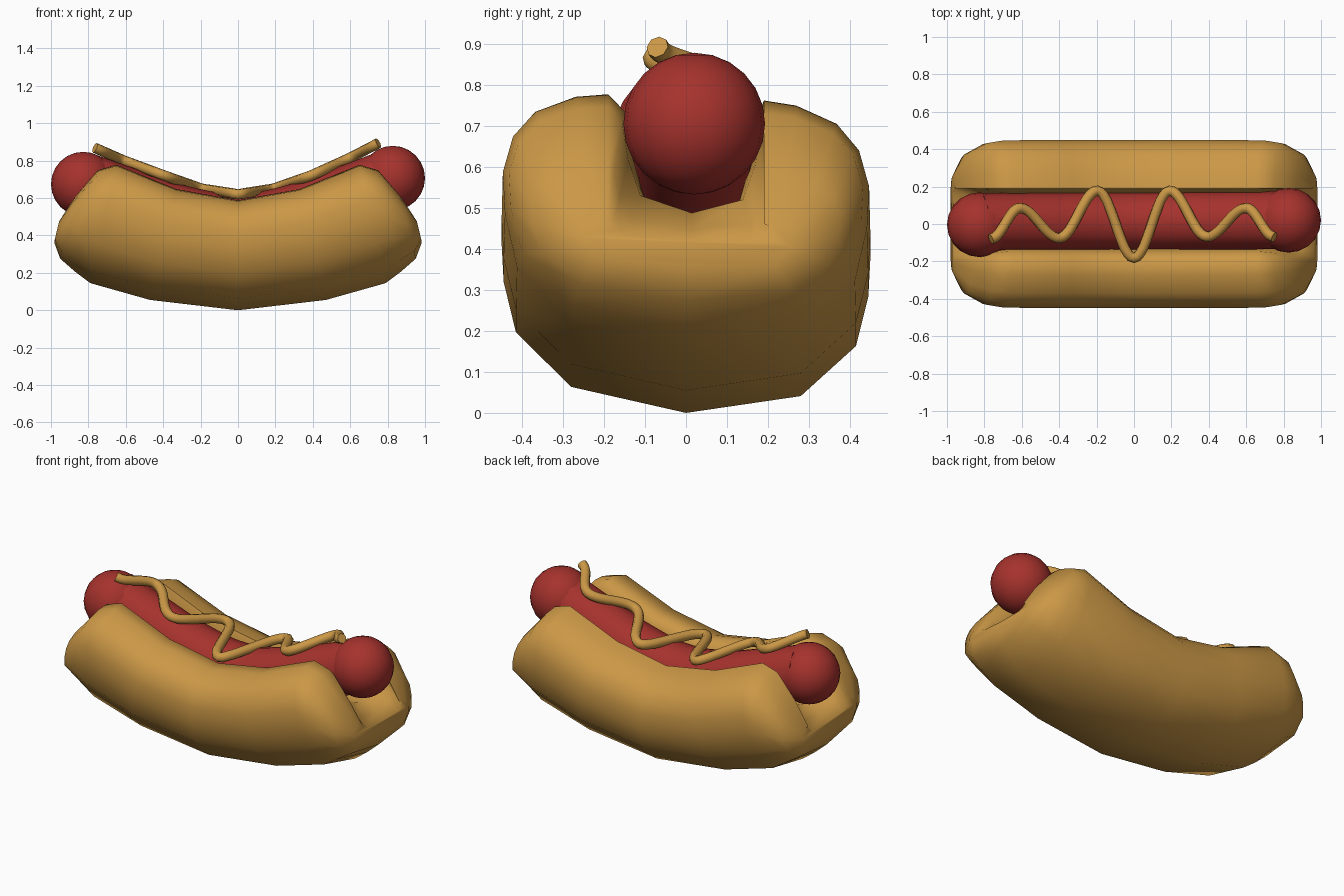
import bpy, bmesh, math

if "Cube" in bpy.data.objects:
    bpy.data.objects.remove(bpy.data.objects["Cube"])


def material(name, rgb):
    m = bpy.data.materials.new(name)
    m.diffuse_color = (*rgb, 1)
    m.use_nodes = True
    m.node_tree.nodes["Principled BSDF"].inputs["Base Color"].default_value = m.diffuse_color
    return m


GOLD = material("golden bread", (0.60, 0.315, 0.062))
RED = material("sausage red", (0.38, 0.032, 0.026))


def finish(obj, mat, angle):
    obj.data.materials.clear()
    obj.data.materials.append(mat)
    bpy.ops.object.select_all(action='DESELECT')
    obj.select_set(True)
    bpy.context.view_layer.objects.active = obj
    bpy.ops.object.shade_smooth_by_angle(angle=math.radians(angle))


def tube(name, points, radius, mat, sides, steps):
    """Round tube through the points, as a mesh."""
    cu = bpy.data.curves.new(name, 'CURVE')
    cu.dimensions = '3D'
    cu.bevel_depth = radius
    cu.bevel_resolution = sides
    cu.resolution_u = steps
    cu.use_fill_caps = True
    sp = cu.splines.new('BEZIER')
    sp.bezier_points.add(len(points) - 1)
    for bp, p in zip(sp.bezier_points, points):
        bp.co = p
        bp.handle_left_type = bp.handle_right_type = 'AUTO'
    obj = bpy.data.objects.new(name, cu)
    bpy.context.collection.objects.link(obj)
    bpy.ops.object.select_all(action='DESELECT')
    obj.select_set(True)
    bpy.context.view_layer.objects.active = obj
    bpy.ops.object.convert(target='MESH')
    finish(bpy.context.object, mat, 50)


# Bun: U-shaped half section (y, height fraction), bottom round to groove floor
half = [(0, 0), (.28, .09), (.415, .31), (.445, .52), (.45, .68), (.425, .82),
        (.37, .92), (.27, .985), (.19, 1), (.16, .93), (.145, .76), (.115, .6), (0, .53)]
section = half + [(-y, t) for y, t in half[-2:0:-1]]
# stations: bottom x, z, top x, z, outer half width, groove widening
right = [(.47, .055, .33, .64, .45, 0), (.79, .145, .65, .77, .447, 0), (.87, .205, .75, .74, .432, .01),
         (.95, .275, .87, .60, .375, .03), (.982, .36, .955, .47, .26, .03)]
stations = [(-a, b, -c, d, w, g) for a, b, c, d, w, g in reversed(right)]
stations += [(0, 0, 0, .58, .45, 0)] + right

bm = bmesh.new()
rings = []
for bx, bz, tx, tz, w, g in stations:
    ring = []
    for i, (y, t) in enumerate(section):
        a = abs(y)
        if a > .19:  # the outer side narrows towards the ends
            a = .19 + (a - .19) * (w - .19) / .26
        shift = 0
        if 9 <= i <= 15:  # the groove opens up towards the ends
            a += g if a else 0
            shift = .014
        y = math.copysign(a, y) + shift
        ring.append(bm.verts.new((bx + (tx - bx) * t, y, bz + (tz - bz) * t - .04 * y)))
    rings.append(ring)
n = len(section)
for r, s in zip(rings, rings[1:]):
    for i in range(n):
        bm.faces.new((r[i], r[(i + 1) % n], s[(i + 1) % n], s[i]))
bm.faces.new(rings[0])
bm.faces.new(rings[-1])
bmesh.ops.recalc_face_normals(bm, faces=bm.faces)
me = bpy.data.meshes.new("bun")
bm.to_mesh(me)
bm.free()
bun = bpy.data.objects.new("bun", me)
bpy.context.collection.objects.link(bun)
finish(bun, GOLD, 70)

# Sausage: bent body with a ball at each end
arc = [(0, .467), (.3, .515), (.55, .6), (.825, .70)]
path = [(-x, z) for x, z in arc[:0:-1]] + arc
tube("sausage_body", [(x, .016 + .006 * x, z + .012 * x) for x, z in path], .155, RED, 4, 5)
for side, label in ((-1, "left"), (1, "right")):
    bpy.ops.mesh.primitive_uv_sphere_add(segments=20, ring_count=12, radius=.173,
                                         location=(side * .827, .008 + .012 * side, .69 + .016 * side))
    ball = bpy.context.object
    ball.name = "sausage_end_" + label
    finish(ball, RED, 50)

# Mustard: wave along the sausage, eased between its turning points
turns = [(-.765, -.08, .868), (-.61, .085, .80), (-.4, -.075, .722), (-.195, .178, .65), (0, -.182, .62),
         (.19, .178, .65), (.39, -.068, .72), (.6, .085, .815), (.75, -.07, .893)]
wave = []
for p, q in zip(turns, turns[1:]):
    for k in range(6):
        f = k / 6
        e = (1 - math.cos(math.pi * f)) / 2
        wave.append((p[0] + (q[0] - p[0]) * f, p[1] + (q[1] - p[1]) * e, p[2] + (q[2] - p[2]) * f))
wave.append(turns[-1])
tube("mustard", wave, .028, GOLD, 2, 2)
